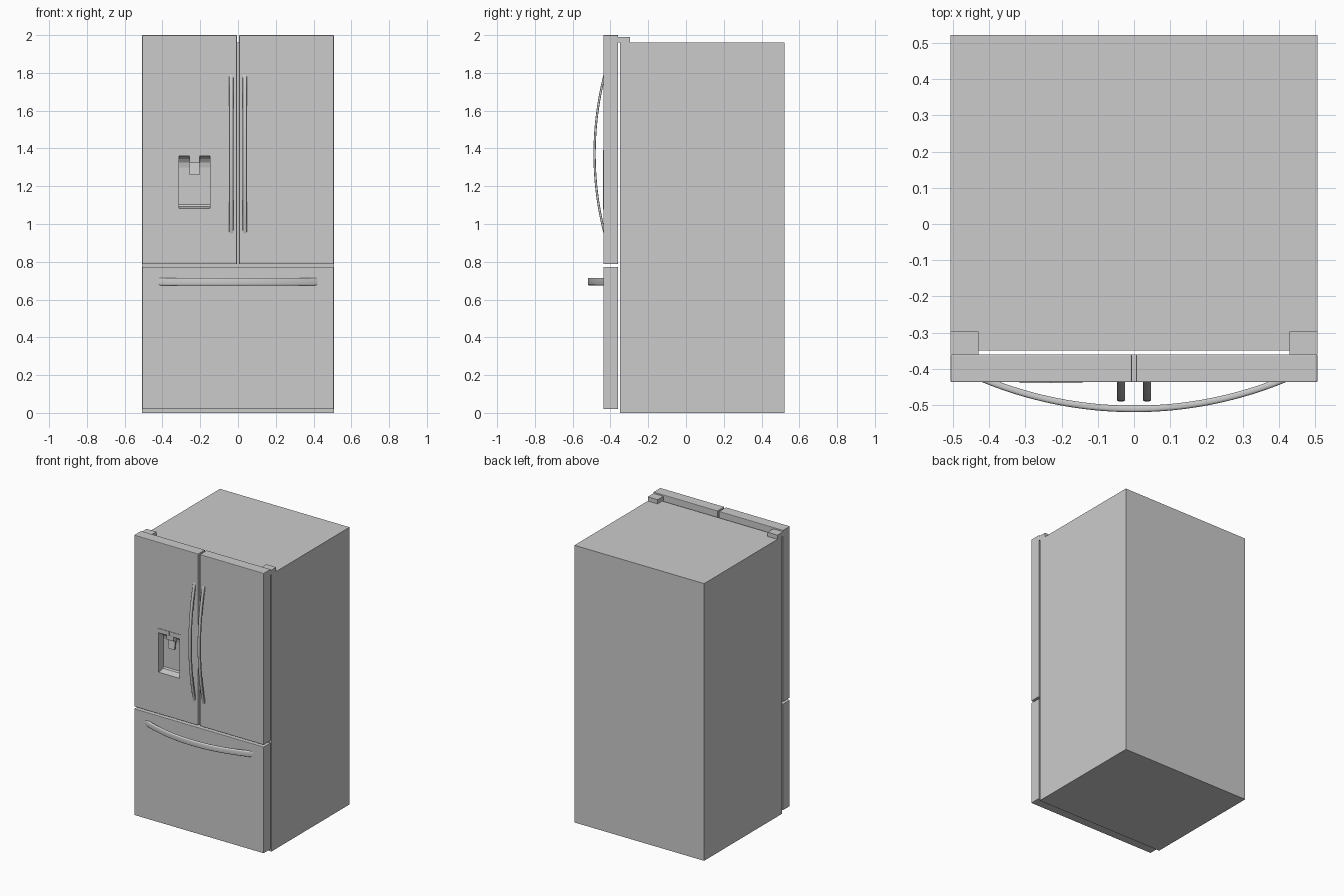
import bpy, bmesh, math
from mathutils import Vector

if "Cube" in bpy.data.objects:
    bpy.data.objects.remove(bpy.data.objects["Cube"])


def finish(name, bm, smooth=False):
    bmesh.ops.recalc_face_normals(bm, faces=bm.faces[:])
    me = bpy.data.meshes.new(name)
    bm.to_mesh(me)
    bm.free()
    ob = bpy.data.objects.new(name, me)
    bpy.context.collection.objects.link(ob)
    bpy.ops.object.select_all(action='DESELECT')
    ob.select_set(True)
    bpy.context.view_layer.objects.active = ob
    if smooth:
        bpy.ops.object.shade_smooth_by_angle(angle=math.radians(35))
    return ob


def box(name, x, y, z, bevel=0.0):
    bm = bmesh.new()
    bmesh.ops.create_cube(bm, size=1)
    for v in bm.verts:
        v.co = [(a + b) / 2 + c * (b - a) for c, (a, b) in zip(v.co, (x, y, z))]
    if bevel:
        bmesh.ops.bevel(bm, geom=bm.edges[:], offset=bevel, segments=2,
                        profile=0.5, affect='EDGES')
    return finish(name, bm)


def extrude_x(name, profile, x0, x1):
    bm = bmesh.new()
    face = bm.faces.new([bm.verts.new((x0, y, z)) for y, z in profile])
    ext = bmesh.ops.extrude_face_region(bm, geom=[face])['geom']
    bmesh.ops.translate(bm, vec=(x1 - x0, 0, 0),
                        verts=[v for v in ext if isinstance(v, bmesh.types.BMVert)])
    return finish(name, bm)


def bow_handle(name, centre, along, across, half, sag, thick, width, steps=32):
    """Rounded bar swept on an arc that bulges towards -y from the door front."""
    along, across, out = Vector(along), Vector(across), Vector((0, -1, 0))
    r = (half * half + sag * sag) / (2 * sag)
    a_max = math.asin(half / r) + 0.012
    # rounded-rectangle section: (outward, sideways)
    rad = min(thick, width) * 0.35
    section = []
    for k, (sx, sy) in enumerate(((1, 1), (-1, 1), (-1, -1), (1, -1))):
        for j in range(4):
            t = math.radians(90 * k + 30 * j)
            section.append((sx * (thick / 2 - rad) + rad * math.cos(t),
                            sy * (width / 2 - rad) + rad * math.sin(t)))
    bm = bmesh.new()
    rings = []
    for i in range(steps + 1):
        a = -a_max + 2 * a_max * i / steps
        normal = out * math.cos(a) + along * math.sin(a)
        mid = Vector(centre) + out * (sag - r) + normal * (r - thick / 2)
        rings.append([bm.verts.new(mid + normal * p + across * q) for p, q in section])
    n = len(section)
    for r0, r1 in zip(rings, rings[1:]):
        for j in range(n):
            bm.faces.new((r0[j], r0[(j + 1) % n], r1[(j + 1) % n], r1[j]))
    bm.faces.new(rings[0])
    bm.faces.new(rings[-1])
    return finish(name, bm, True)


W, FRONT, BACK = 0.507, -0.437, -0.36

# Cabinet, doors and freezer drawer
box("cabinet", (-W, W), (-0.35, 0.522), (0, 1.96))
left_door = box("left_door", (-W, -0.006), (FRONT, BACK), (0.787, 2.0), 0.003)
box("right_door", (0.006, W), (FRONT, BACK), (0.787, 2.0), 0.003)
box("freezer_drawer", (-W, W), (FRONT, BACK), (0.02, 0.772), 0.003)

# Hinge covers and door handles, mirrored left and right
for side, s in (("left", -1), ("right", 1)):
    box(side + "_hinge_cover", sorted((s * 0.43, s * W)), (BACK, -0.297), (1.96, 1.99))
    bow_handle(side + "_door_handle", (s * 0.036, FRONT, 1.37), (0, 0, 1), (1, 0, 0),
               0.42, 0.053, 0.012, 0.022)

# Drawer handle
bow_handle("drawer_handle", (0, FRONT, 0.695), (1, 0, 0), (0, 0, 1),
           0.42, 0.083, 0.018, 0.04)

# Dispenser recess cut into the left door
X0, X1 = -0.312, -0.148
recess = [(-0.46, 1.083), (FRONT, 1.083), (-0.392, 1.093), (-0.385, 1.103),
          (-0.385, 1.30), (-0.39, 1.325), (-0.405, 1.345), (-0.428, 1.36), (-0.46, 1.36)]
cutter = extrude_x("recess_cutter", recess, X0, X1)
cutter.hide_render = True
mod = left_door.modifiers.new("recess", 'BOOLEAN')
mod.operation = 'DIFFERENCE'
mod.solver = 'EXACT'
mod.object = cutter
bpy.context.view_layer.objects.active = left_door
bpy.ops.object.modifier_apply(modifier=mod.name)
bpy.data.objects.remove(cutter)

# Dispenser trim, control panels, nozzle and paddle
rim = (FRONT - 0.003, FRONT + 0.004)
box("dispenser_trim_left", (X0 - 0.005, X0), rim, (1.078, 1.392))
box("dispenser_trim_right", (X1, X1 + 0.005), rim, (1.078, 1.392))
box("dispenser_trim_bottom", (X0, X1), rim, (1.078, 1.083))
box("control_panel_left", (X0, -0.231), rim, (1.364, 1.392))
box("control_panel_right", (-0.229, X1), rim, (1.364, 1.392))
box("dispenser_nozzle", (-0.258, -0.202), (-0.43, -0.385), (1.325, 1.364), 0.003)
extrude_x("dispenser_paddle", [(-0.41, 1.33), (-0.418, 1.26), (-0.411, 1.26), (-0.395, 1.33)],
          -0.256, -0.204)
